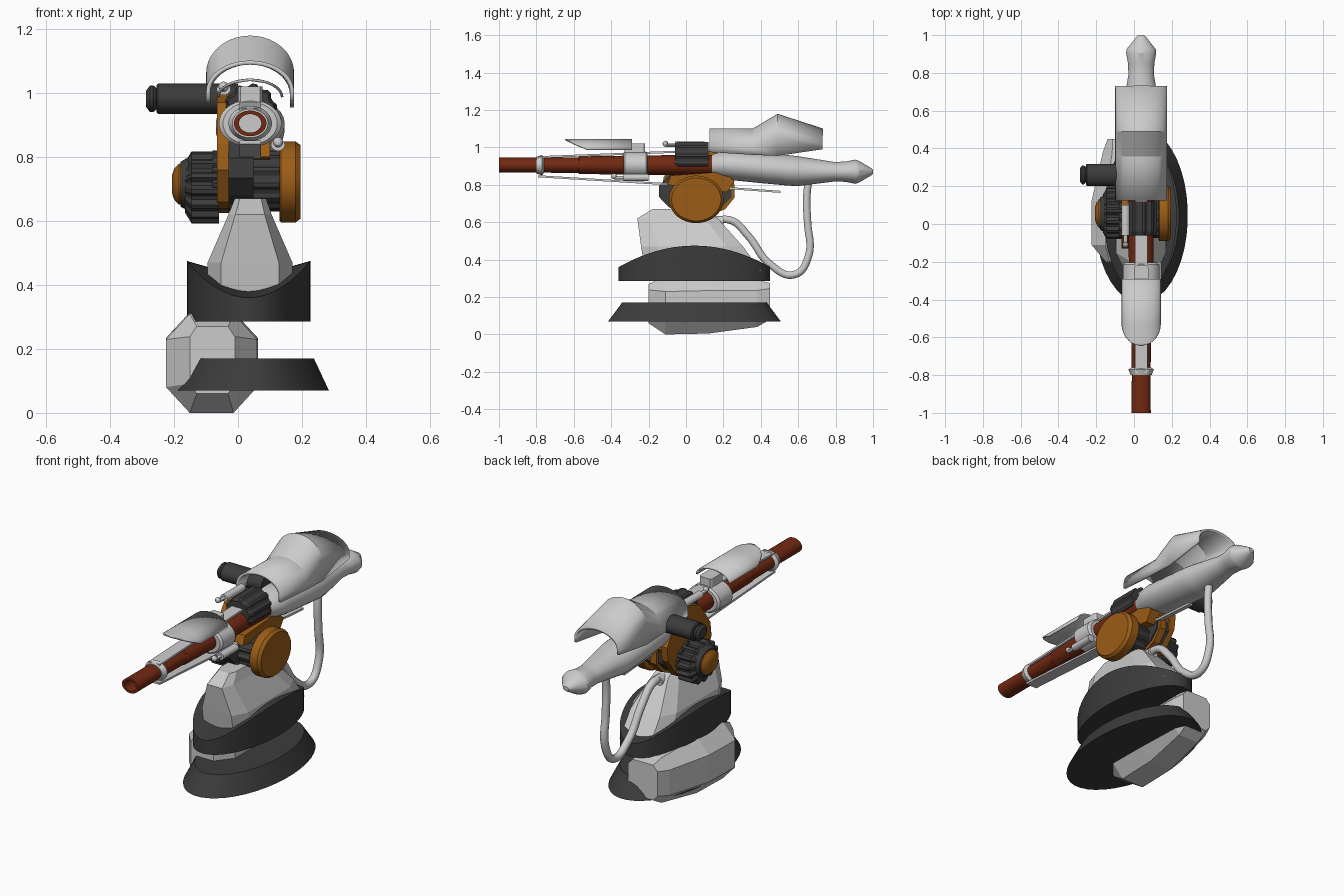
import bpy, bmesh, math
from mathutils import Vector


def mat(name, c):
    m = bpy.data.materials.new(name)
    m.diffuse_color = (*c, 1)
    return m


GREY = mat("light_grey", (0.6, 0.6, 0.6))
DARK = mat("charcoal", (0.045, 0.045, 0.045))
RED = mat("rust_red", (0.17, 0.022, 0.006))
ORANGE = mat("burnt_orange", (0.33, 0.11, 0.008))
CX = 0.038  # centre line of the gun


def finish(name, bm, m, smooth=30):
    bmesh.ops.remove_doubles(bm, verts=bm.verts, dist=1e-5)
    bmesh.ops.recalc_face_normals(bm, faces=bm.faces)
    me = bpy.data.meshes.new(name)
    bm.to_mesh(me)
    bm.free()
    me.materials.append(m)
    ob = bpy.data.objects.new(name, me)
    bpy.context.collection.objects.link(ob)
    bpy.ops.object.select_all(action='DESELECT')
    ob.select_set(True)
    bpy.context.view_layer.objects.active = ob
    if smooth:
        bpy.ops.object.shade_smooth_by_angle(angle=math.radians(smooth))
    return ob


def loft(name, rings, m, closed=True, caps=True, smooth=30):
    bm = bmesh.new()
    rs = [[bm.verts.new(p) for p in r] for r in rings]
    n = len(rs[0])
    for a, b in zip(rs, rs[1:]):
        for i in range(n if closed else n - 1):
            j = (i + 1) % n
            bm.faces.new((a[i], a[j], b[j], b[i]))
    if caps:
        bm.faces.new(rs[0])
        bm.faces.new(rs[-1])
    return finish(name, bm, m, smooth)


def place(axis, t, a, b):
    return {'x': (t, a, b), 'y': (a, t, b), 'z': (a, b, t)}[axis]


def turned(name, axis, stations, m, n=32, rib=1.0, smooth=30):
    """Elliptic lathe: stations are (position, centre a, centre b, radius a, radius b)."""
    rings = []
    for t, ca, cb, ra, rb in stations:
        ring = []
        for i in range(n):
            u = 2 * math.pi * (i + .5) / n
            k = rib if i % 4 > 1 else 1.0
            ring.append(place(axis, t, ca + ra * k * math.cos(u), cb + rb * k * math.sin(u)))
        rings.append(ring)
    return loft(name, rings, m, smooth=smooth)


def octagon(axis, t, a0, a1, b0, b1, c):
    """Chamfered rectangle section."""
    ca, cb = c * (a1 - a0), c * (b1 - b0)
    pts = [(a0 + ca, b0), (a1 - ca, b0), (a1, b0 + cb), (a1, b1 - cb),
           (a1 - ca, b1), (a0 + ca, b1), (a0, b1 - cb), (a0, b0 + cb)]
    return [place(axis, t, a, b) for a, b in pts]


def plate(name, x0, x1, yz, m):
    return loft(name, [[(x, y, z) for y, z in yz] for x in (x0, x1)], m, smooth=0)


def pipe(name, pts, r, m):
    cu = bpy.data.curves.new(name, 'CURVE')
    cu.dimensions = '3D'
    cu.bevel_depth, cu.bevel_resolution, cu.resolution_u = r, 3, 8
    cu.use_fill_caps = True
    sp = cu.splines.new('BEZIER')
    sp.bezier_points.add(len(pts) - 1)
    for p, co in zip(sp.bezier_points, pts):
        p.co = co
        p.handle_left_type = p.handle_right_type = 'AUTO'
    cu.materials.append(m)
    ob = bpy.data.objects.new(name, cu)
    bpy.context.collection.objects.link(ob)
    return ob


def solidify(ob, t):
    s = ob.modifiers.new("shell", 'SOLIDIFY')
    s.thickness, s.offset = t, 0


# ---- base: flared skirt and saddle-topped collar
turned("base_skirt", 'z', [(0.07, CX, 0.045, 0.247, 0.463), (0.17, CX, 0.045, 0.2, 0.388)], DARK, 40)
N = 48
ang = [2 * math.pi * i / N for i in range(N)]
low = [(0.033 + 0.193 * math.cos(u), 0.045 + 0.405 * math.sin(u), 0.285) for u in ang]
top = [(x, y, 0.36 + 0.115 * math.cos(u) ** 2) for (x, y, z), u in zip(low, ang)]
mid = [(0.033, 0.045, 0.42)] * N
loft("base_collar", [low, top, mid], DARK, caps=False)
turned("collar_floor", 'z', [(0.285, 0.033, 0.045, 0.192, 0.404), (0.29, 0.033, 0.045, 0.19, 0.4)], DARK, 48)

# ---- off-centre faceted foot block
loft("foot_block", [octagon('y', -0.20, -0.15, -0.01, 0.06, 0.27, 0.15),
                    octagon('y', -0.11, -0.225, 0.06, 0.0, 0.31, 0.26),
                    octagon('y', 0.12, -0.225, 0.062, 0.005, 0.315, 0.26),
                    octagon('y', 0.38, -0.165, 0.06, 0.04, 0.29, 0.22),
                    octagon('y', 0.45, -0.14, 0.04, 0.08, 0.275, 0.15)], GREY, smooth=0)

# ---- pedestal
loft("pedestal", [octagon('z', 0.34, -0.098, 0.172, -0.22, 0.40, 0.16),
                  octagon('z', 0.47, -0.095, 0.17, -0.24, 0.305, 0.16),
                  octagon('z', 0.62, -0.03, 0.105, -0.26, 0.17, 0.16),
                  octagon('z', 0.67, -0.01, 0.088, -0.18, 0.08, 0.16)], GREY, smooth=0)

# ---- pivot: finned motor, axle, housing, end discs
MY, MZ = 0.055, 0.705
turned("finned_motor", 'x', [(-0.165, MY, MZ, 0.1, 0.08), (-0.145, MY, MZ, 0.135, 0.113),
                             (-0.06, MY, MZ, 0.135, 0.113)], DARK, 56, 0.88, 20)
turned("motor_rim", 'x', [(-0.18, MY, 0.715, 0.085, 0.07), (-0.155, MY, 0.715, 0.1, 0.085)], DARK)
turned("motor_cap", 'x', [(-0.207, MY, 0.715, 0.03, 0.025), (-0.2, MY, 0.715, 0.055, 0.048),
                          (-0.185, MY, 0.715, 0.077, 0.064), (-0.17, MY, 0.715, 0.078, 0.065)], ORANGE)
turned("axle_drum", 'x', [(-0.08, MY, 0.725, 0.13, 0.095), (0.135, MY, 0.725, 0.13, 0.095)], DARK, 48, 0.92, 20)
turned("centre_housing", 'x', [(-0.03, 0.05, 0.765, 0.2, 0.12), (0.048, 0.05, 0.765, 0.2, 0.12)], DARK, 12, smooth=0)
turned("housing_band", 'x', [(0.0, 0.075, 0.765, 0.19, 0.135), (0.04, 0.075, 0.765, 0.19, 0.135)], ORANGE, 12, smooth=0)
turned("side_disc", 'x', [(0.13, MY, 0.722, 0.14, 0.122), (0.135, MY, 0.722, 0.146, 0.127),
                          (0.18, MY, 0.722, 0.146, 0.127), (0.196, MY, 0.722, 0.132, 0.115)], ORANGE, 40)
plate("side_bracket", -0.066, -0.028, [(-0.07, 0.66), (-0.13, 0.76), (-0.12, 0.84), (-0.03, 0.97), (0.06, 1.0),
                                       (0.16, 0.98), (0.26, 0.84), (0.25, 0.76), (0.17, 0.65), (0.05, 0.625)], ORANGE)
plate("cradle", -0.03, 0.1, [(-0.1, 0.8), (-0.08, 0.85), (0.2, 0.87), (0.26, 0.82), (0.22, 0.76)], ORANGE)

# ---- hollow barrel in three steps, with a light plug deep inside
BZ = 0.905


def bar(y, rx, rz):
    return (y, CX, BZ, rx, rz)


turned("barrel", 'y', [bar(0.2, 0.068, 0.055), bar(-0.2, 0.066, 0.053), bar(-0.57, 0.056, 0.047),
                       bar(-0.575, 0.053, 0.042), bar(-0.8, 0.05, 0.04), bar(-1.0, 0.051, 0.04),
                       bar(-1.0, 0.035, 0.029), bar(0.1, 0.035, 0.029)], RED)
turned("bore_plug", 'y', [bar(0.09, 0.036, 0.03), bar(0.098, 0.036, 0.03)], GREY)
turned("front_ring", 'y', [bar(-0.8, 0.056, 0.045), bar(-0.77, 0.068, 0.055), bar(-0.76, 0.052, 0.042)], GREY)
turned("barrel_clamp", 'y', [bar(-0.335, 0.085, 0.066), bar(-0.325, 0.098, 0.074),
                             bar(-0.215, 0.098, 0.074), bar(-0.205, 0.085, 0.066)], GREY)

# ---- flat rails above and below the barrel
for nm, y0, z0, y1, z1, w in (("top_rail", -0.79, 0.948, 0.14, 0.985, 0.034),
                              ("bottom_rail", -0.79, 0.846, 0.13, 0.79, 0.034),
                              ("bottom_rail_tail", 0.13, 0.79, 0.505, 0.763, 0.012)):
    loft(nm, [[(CX - w, y, z - .006), (CX + w, y, z - .006), (CX + w, y, z + .005), (CX - w, y, z + .005)]
              for y, z in ((y0, z0), (y1, z1))], GREY, smooth=0)

# ---- breech body with rear cone
turned("breech", 'y', [(0.14, CX, 0.905, 0.07, 0.058), (0.2, CX, 0.907, 0.098, 0.074),
                       (0.26, CX, 0.903, 0.108, 0.08), (0.42, CX, 0.888, 0.108, 0.081),
                       (0.55, CX, 0.877, 0.106, 0.082), (0.6, CX, 0.873, 0.1, 0.08),
                       (0.79, CX, 0.87, 0.068, 0.053), (0.85, CX, 0.87, 0.07, 0.054),
                       (0.905, CX, 0.87, 0.08, 0.065), (0.925, CX, 0.87, 0.078, 0.058),
                       (0.99, CX, 0.87, 0.026, 0.02), (1.0, CX, 0.87, 0.015, 0.012)], GREY)

# ---- rear hood: open arched shell
rings = []
for y, zt, zb in ((0.125, 1.095, 0.975), (0.36, 1.095, 0.96), (0.49, 1.173, 0.955), (0.73, 1.095, 0.99)):
    h = min(0.11, (zt - zb) * 0.75)
    arc = [(CX - 0.131 * math.cos(math.pi * i / 20), y, zt - h + h * math.sin(math.pi * i / 20)) for i in range(21)]
    rings.append([(arc[0][0], y, zb)] + arc + [(arc[-1][0], y, zb)])
solidify(loft("rear_hood", rings, GREY, closed=False, caps=False, smooth=20), 0.013)

# ---- front hood: thin arch cut to a point at the muzzle end
rings = []
for k in range(10):
    y = -0.29 if k == 0 else -0.53 - 0.115 * (k - 1) / 8
    f = 0 if k == 0 else (k - 1) / 8 * 0.998
    a0 = math.asin(f)
    rings.append([(CX - 0.1 * math.cos(a0 + (math.pi - 2 * a0) * i / 16), y,
                   0.987 + 0.054 * math.sin(a0 + (math.pi - 2 * a0) * i / 16)) for i in range(17)])
solidify(loft("front_hood", rings, GREY, closed=False, caps=False), 0.008)
loft("hood_post", [octagon('z', z, 0.0, 0.076, -0.33, -0.22, 0.1) for z in (0.96, 1.02)], GREY, smooth=0)

# ---- ribbed feed ring on top of the barrel and sideways sight motor
turned("feed_ring", 'y', [(-0.06, CX, 0.945, 0.075, 0.075), (-0.04, CX, 0.945, 0.085, 0.085),
                          (0.12, CX, 0.945, 0.085, 0.085)], DARK, 40, 0.9, 20)
turned("sight_motor", 'x', [(-0.255, 0.26, 0.982, 0.052, 0.042), (-0.25, 0.26, 0.982, 0.058, 0.048),
                            (0.0, 0.26, 0.982, 0.058, 0.048)], DARK)
turned("sight_knob", 'x', [(-0.287, 0.26, 0.982, 0.034, 0.026), (-0.275, 0.26, 0.982, 0.05, 0.042),
                           (-0.265, 0.26, 0.982, 0.05, 0.042), (-0.25, 0.26, 0.982, 0.036, 0.03)], DARK)

# ---- small pistons: one upper left, one lower right, with ball ends
for nm, x, z, y0, y1 in (("upper_piston", -0.045, 1.012, -0.06, 0.1), ("lower_piston", 0.125, 0.838, -0.335, -0.2)):
    turned(nm, 'y', [(y0, x, z, 0.022, 0.019), (y1, x, z, 0.022, 0.019)], GREY, 16)
    turned(nm + "_rod", 'y', [(y0 - 0.05, x, z, 0.01, 0.009), (y0, x, z, 0.01, 0.009)], GREY, 12)
    turned(nm + "_ball", 'y', [(y0 - 0.05 + 0.015 * math.cos(a), x, z + 0.008, 0.001 + 0.015 * math.sin(a),
                                0.001 + 0.015 * math.sin(a)) for a in (0, .5, 1, 1.57, 2.1, 2.6, 3.14)], GREY, 14)

# ---- hose from pedestal to breech
pipe("hose", [(CX, 0.12, 0.6), (CX, 0.24, 0.61), (CX, 0.33, 0.53), (CX, 0.45, 0.375), (CX, 0.58, 0.32),
              (CX, 0.655, 0.42), (CX, 0.65, 0.6), (CX, 0.645, 0.72), (CX, 0.655, 0.83)], 0.021, GREY)
turned("hose_socket", 'y', [(0.1, CX, 0.6, 0.032, 0.03), (0.2, CX, 0.605, 0.032, 0.03)], GREY, 20)
